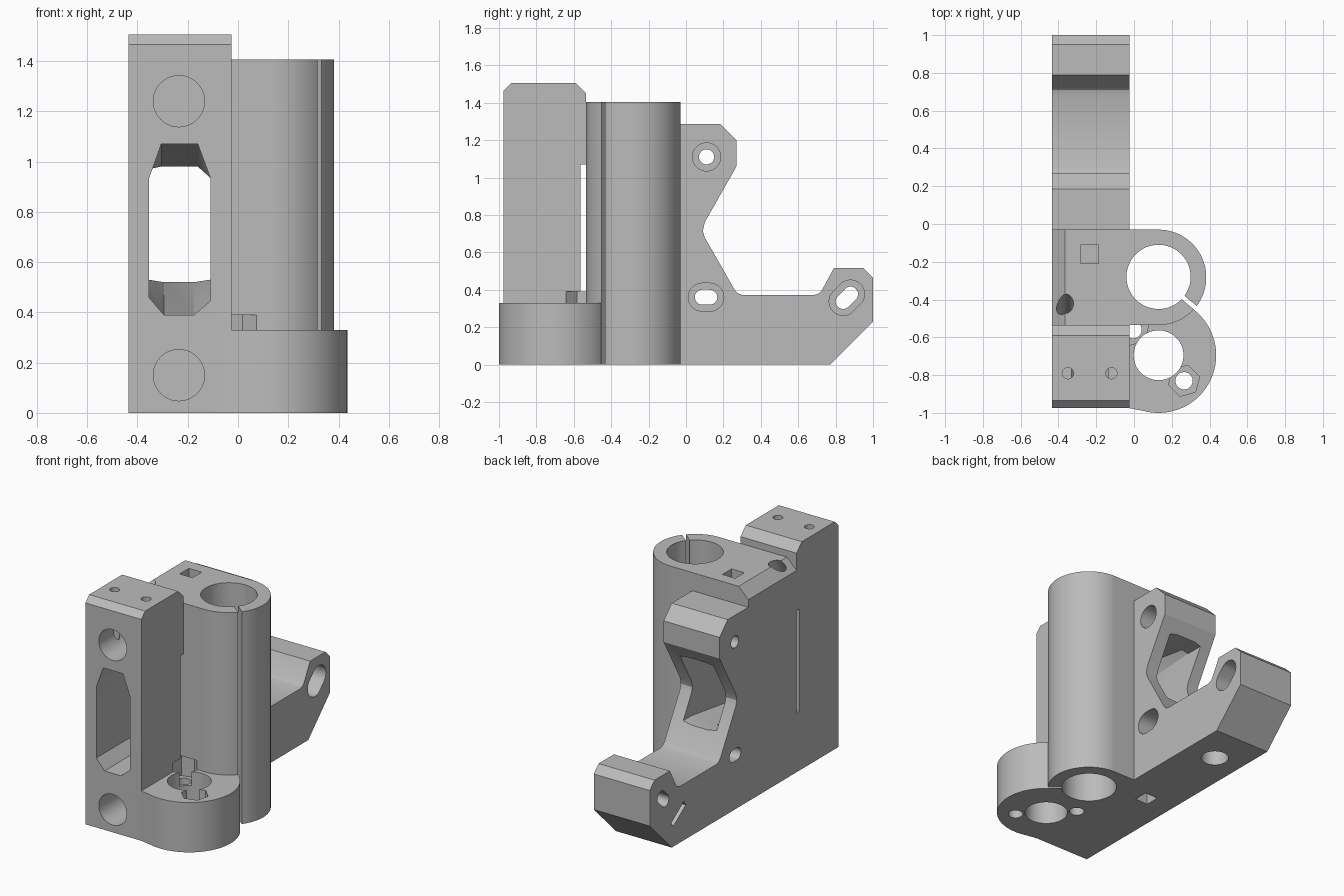
import bpy, bmesh
from math import cos, sin, pi, radians
from mathutils import Matrix, Vector

if "Cube" in bpy.data.objects:
    bpy.data.objects.remove(bpy.data.objects["Cube"])

grey = bpy.data.materials.new("light_grey_plastic")
grey.use_nodes = True
colour = (0.5, 0.5, 0.5, 1)
grey.diffuse_color = colour
grey.node_tree.nodes["Principled BSDF"].inputs["Base Color"].default_value = colour


def loft(name, rings):
    """Closed solid through rings that have equal point counts."""
    bm = bmesh.new()
    loops = [[bm.verts.new(p) for p in ring] for ring in rings]
    n = len(loops[0])
    bm.faces.new(loops[0])
    bm.faces.new(loops[-1])
    for a, b in zip(loops, loops[1:]):
        for i in range(n):
            bm.faces.new((a[i], a[(i + 1) % n], b[(i + 1) % n], b[i]))
    bmesh.ops.recalc_face_normals(bm, faces=bm.faces[:])
    mesh = bpy.data.meshes.new(name)
    bm.to_mesh(mesh)
    bm.free()
    mesh.materials.append(grey)
    obj = bpy.data.objects.new(name, mesh)
    bpy.context.collection.objects.link(obj)
    return obj


def at(axis, a, b, t):
    return {"x": (t, a, b), "y": (a, t, b), "z": (a, b, t)}[axis]


def prism(name, axis, pts, lo, hi):
    return loft(name, [[at(axis, a, b, t) for a, b in pts] for t in (lo, hi)])


def arc(a, b, r, start=0, end=360, steps=48):
    count = steps if end - start == 360 else steps + 1
    angles = [radians(start + (end - start) * i / steps) for i in range(count)]
    return [(a + r * cos(t), b + r * sin(t)) for t in angles]


def rect(a0, b0, a1, b1):
    return [(a0, b0), (a1, b0), (a1, b1), (a0, b1)]


def stadium(a, b, r, half, turn):
    dx, dy = half * cos(radians(turn)), half * sin(radians(turn))
    return (arc(a + dx, b + dy, r, turn - 90, turn + 90, 16)
            + arc(a - dx, b - dy, r, turn + 90, turn + 270, 16))


def combine(body, other, operation):
    mod = body.modifiers.new(other.name, "BOOLEAN")
    mod.operation = operation
    mod.solver = "EXACT"
    mod.object = other
    bpy.context.view_layer.objects.active = body
    bpy.ops.object.modifier_apply(modifier=mod.name)
    bpy.data.objects.remove(other)


# Side plate with front tower and rear hooked arm
profile = [(-.975, 0), (.77, 0), (1, .23), (1, .465), (.95, .515), (.79, .515),
           (.725, .395), (.71, .38), (.685, .372), (.3, .372), (.275, .382), (.26, .4),
           (.1, .68), (.09, .715), (.1, .76), (.27, 1.06), (.27, 1.2), (.185, 1.285),
           (-.03, 1.285), (-.03, 1.405), (-.535, 1.405), (-.535, 1.45),
           (-.59, 1.505), (-.935, 1.505), (-.975, 1.465)]
LEFT, RIGHT = -.025, -.435
body = prism("bracket_body", "x", profile, RIGHT, LEFT)

# Tall bearing tube and low rod holder
tall = [(-.1, -.535)] + arc(.13, -.2825, .2525, -90, 90, 48) + [(-.1, -.03)]
combine(body, prism("bearing_tube", "z", tall, 0, 1.405), "UNION")
low = [(-.1, -.975), (LEFT, -.975)] + arc(.13, -.695, .305, -105, 90, 56) + [(-.1, -.39)]
combine(body, prism("rod_holder", "z", low, 0, .33), "UNION")

cutters = []


def cut(name, axis, pts, lo, hi):
    cutters.append(prism(name, axis, pts, lo, hi))


# Vertical bores and the clamp slit
cut("bearing_bore", "z", arc(.13, -.28, .17, steps=64), -.1, 1.6)
cut("rod_bore", "z", arc(.13, -.695, .132), -.1, .6)
slit = prism("clamp_slit", "z", rect(.1, -.012, .35, .012), -.1, 1.6)
slit.data.transform(Matrix.Translation((.13, -.28, 0)) @ Matrix.Rotation(radians(-40), 4, "Z"))
cutters.append(slit)

# Screw holes with hexagonal nut pockets beside the rod
for x, y in ((.265, -.83), (-.005, -.56)):
    cut("nut_screw_hole", "z", arc(x, y, .046, steps=24), -.1, .35)
    cut("nut_pocket", "z", arc(x, y, .085, 15, 375, 6), .24, .39)

# Chamfer along the top of the side wall, with an angled screw hole
cut("top_chamfer", "y", [(-.5, 1.27), (-.5, 1.5), (-.27, 1.5)], -.535, .0)
hole = prism("angled_hole", "z", arc(0, 0, .045, steps=24), -.3, .15)
hole.data.transform(Matrix.Translation((-.365, -.43, 1.39)) @ Matrix.Rotation(radians(-30), 4, "X"))
cutters.append(hole)

# Square pockets, tower screws and round recess underneath
for lo, hi in ((1.12, 1.6), (-.1, .3)):
    cut("square_pocket", "z", rect(-.282, -.208, -.188, -.112), lo, hi)
for x in (-.35, -.12):
    cut("tower_screw_hole", "z", arc(x, -.79, .03, steps=20), 1.0, 1.6)
cut("underside_recess", "z", arc(-.235, .5, .085, steps=32), -.1, .2)

# Round front recesses
for z in (1.24, .15):
    cut("front_recess", "y", arc(-.235, z, .102), -1.1, -.6)

# Long window through the plate, narrowing towards the rear arm
window = [(-.355, .46), (-.295, .39), (-.175, .39), (-.11, .445),
          (-.11, .935), (-.16, 1.07), (-.305, 1.07), (-.355, .93)]
narrow = [(x, min(max(z, .52), .98)) for x, z in window]
narrow[0], narrow[3] = (RIGHT + .08, .53), (-.11, .53)
narrow[4], narrow[7] = (-.11, .97), (RIGHT + .08, .97)
cutters.append(loft("belt_window", [[(x, y, z) for x, z in ring] for ring, y in
                                    ((window, -1.1), (window, -.5), (narrow, .1), (narrow, .5))]))
cut("tall_side_slit", "x", rect(-.565, .39, -.535, 1.07), -.6, LEFT + .01)

# Mounting holes across the arm, counterbored on the left face
for y, z, half, turn in ((.11, 1.11, 0, 0), (.107, .36, .02, 0), (.86, .357, .028, 45)):
    cut("mount_hole", "x", stadium(y, z, .04, max(half, .0005), turn), -.6, .1)
    cut("mount_counterbore", "x", stadium(y, z, .075, max(half, .0005), turn), LEFT - .15, .0)

# Diagonal nut slot on the outer face of the arm
nut_slot = prism("diagonal_nut_slot", "x", rect(-.08, -.018, .08, .018), -.6, -.17)
nut_slot.data.transform(Matrix.Translation((0, .70, .195)) @ Matrix.Rotation(radians(-35), 4, "X"))
cutters.append(nut_slot)

for cutter in cutters:
    combine(body, cutter, "DIFFERENCE")

bpy.ops.object.select_all(action="DESELECT")
body.select_set(True)
bpy.context.view_layer.objects.active = body
bpy.ops.object.shade_smooth_by_angle(angle=radians(25))
